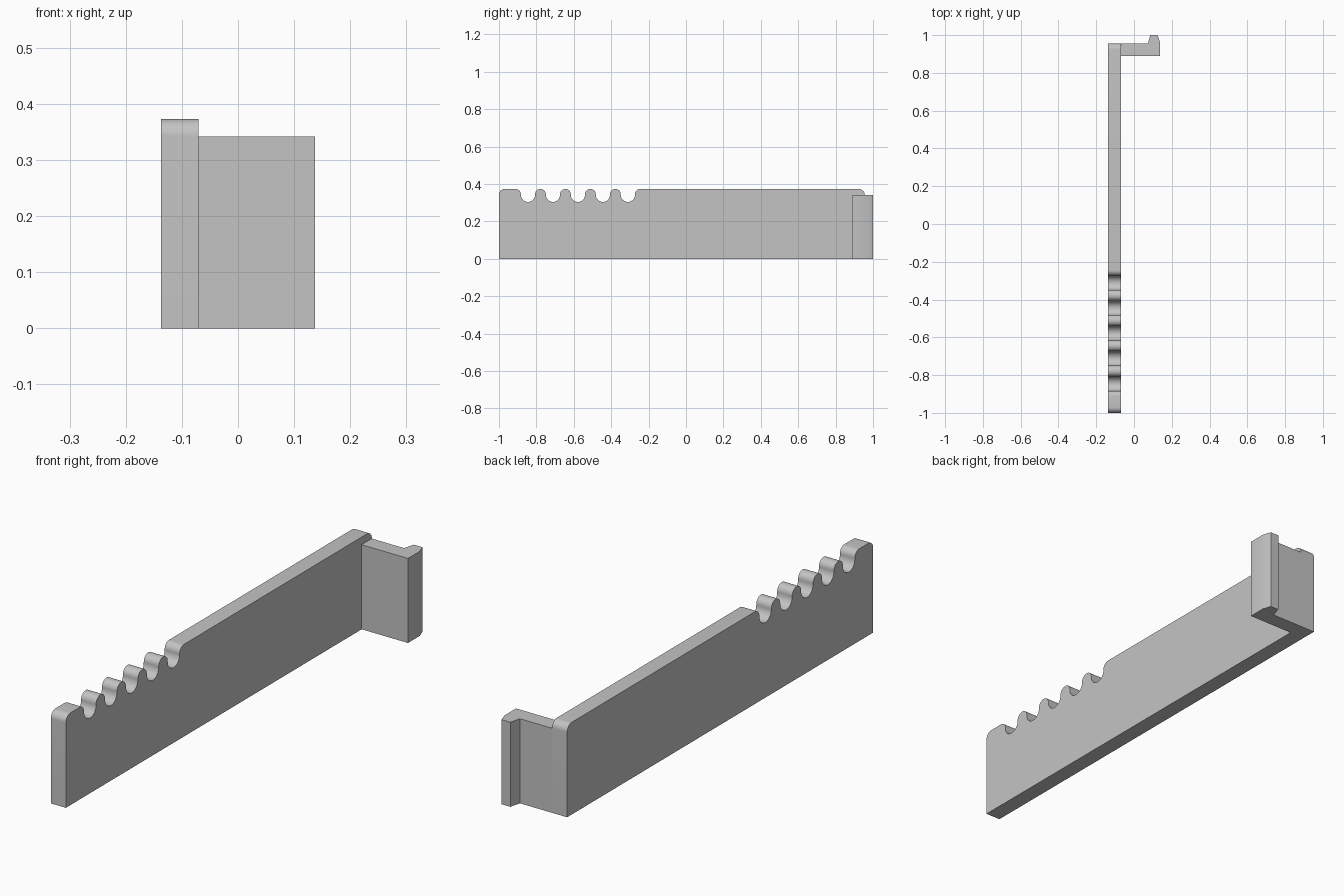
import bpy, bmesh, math
from mathutils import Vector

cube = bpy.data.objects.get("Cube")
if cube:
    bpy.data.objects.remove(cube, do_unlink=True)

grey = bpy.data.materials.new("light_grey")
grey.use_nodes = True
colour = (0.55, 0.55, 0.55, 1)
grey.diffuse_color = colour
grey.node_tree.nodes["Principled BSDF"].inputs["Base Color"].default_value = colour


def arc(cy, cz, r, start, end, steps=10):
    """Points on an arc, angles in degrees."""
    angles = [math.radians(start + (end - start) * i / steps) for i in range(steps + 1)]
    return [(cy + r * math.cos(a), cz + r * math.sin(a)) for a in angles]


def extrude(name, outline, depth):
    """Extrude a closed 3D outline along a vector."""
    bm = bmesh.new()
    face = bm.faces.new([bm.verts.new(p) for p in outline])
    new = bmesh.ops.extrude_face_region(bm, geom=[face])
    verts = [g for g in new["geom"] if isinstance(g, bmesh.types.BMVert)]
    bmesh.ops.translate(bm, verts=verts, vec=Vector(depth))
    bmesh.ops.recalc_face_normals(bm, faces=bm.faces)
    mesh = bpy.data.meshes.new(name)
    bm.to_mesh(mesh)
    bm.free()
    obj = bpy.data.objects.new(name, mesh)
    bpy.context.collection.objects.link(obj)
    mesh.materials.append(grey)
    bpy.ops.object.select_all(action="DESELECT")
    obj.select_set(True)
    bpy.context.view_layer.objects.active = obj
    bpy.ops.object.shade_smooth_by_angle(angle=math.radians(30))
    return obj


# Notched plate, drawn as a side profile with rounded notches and crests
LEFT, INNER, RIGHT = -0.137, -0.07, 0.137
BACK, TOP, HOOK_TOP = 0.955, 0.373, 0.342
NOTCH_R, CREST_R, END_R = 0.038, 0.028, 0.03
FIRST, PITCH, COUNT = -0.845, 0.1335, 5

profile = [(-1, 0)] + arc(-1 + END_R, TOP - END_R, END_R, 180, 90)
for i in range(COUNT):
    y = FIRST + i * PITCH
    offset = NOTCH_R + CREST_R
    profile += arc(y - offset, TOP - CREST_R, CREST_R, 90, 0)
    profile += arc(y, HOOK_TOP, NOTCH_R, 180, 360, 16)
    profile += arc(y + offset, TOP - CREST_R, CREST_R, 180, 90)
profile += arc(BACK - END_R, TOP - END_R, END_R, 90, 0) + [(BACK, 0)]
extrude("notched_plate", [(LEFT, y, z) for y, z in profile], (INNER - LEFT, 0, 0))

# Hook arm with a tapered lip at its free end
hook = [(INNER, 0.89), (RIGHT, 0.89), (RIGHT, 0.965), (0.125, 1),
        (0.086, 1), (0.074, BACK), (INNER, BACK)]
extrude("hook_arm", [(x, y, 0) for x, y in hook], (0, 0, HOOK_TOP))
